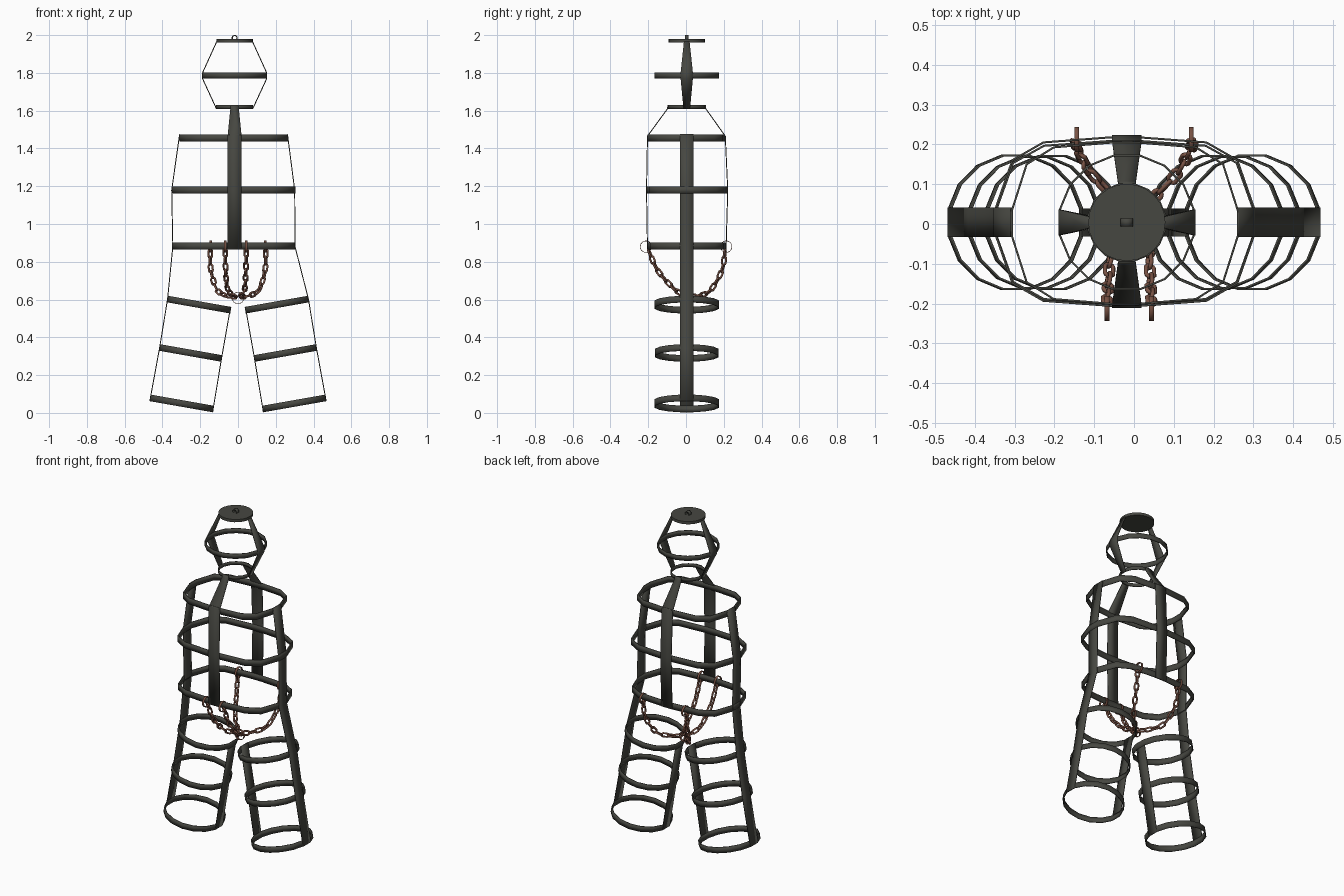
import bpy, bmesh, math
from mathutils import Vector, Matrix

if "Cube" in bpy.data.objects:
    bpy.data.objects.remove(bpy.data.objects["Cube"])


def material(name, rgb):
    m = bpy.data.materials.new(name)
    m.diffuse_color = (*rgb, 1)
    m.use_nodes = True
    m.node_tree.nodes["Principled BSDF"].inputs["Base Color"].default_value = m.diffuse_color
    return m


IRON = material("dark iron", (0.062, 0.063, 0.053))
RUST = material("rusty brown", (0.19, 0.085, 0.058))
CX, CY = -0.018, 0.004          # centre line of head and torso


def finish(name, bm, mat, thick=0.0, angle=30):
    bmesh.ops.recalc_face_normals(bm, faces=bm.faces)
    me = bpy.data.meshes.new(name)
    bm.to_mesh(me)
    bm.free()
    ob = bpy.data.objects.new(name, me)
    bpy.context.collection.objects.link(ob)
    me.materials.append(mat)
    if thick:
        s = ob.modifiers.new("thickness", 'SOLIDIFY')
        s.thickness, s.offset, s.use_even_offset = thick, 0, True
    bpy.ops.object.select_all(action='DESELECT')
    ob.select_set(True)
    bpy.context.view_layer.objects.active = ob
    bpy.ops.object.shade_smooth_by_angle(angle=math.radians(angle))
    return ob


def band(name, outline, height, matrix, mat=IRON, thick=0.005):
    """Thin closed hoop following an xy outline."""
    bm = bmesh.new()
    rows = [[bm.verts.new(matrix @ Vector((x, y, z))) for x, y in outline]
            for z in (-height / 2, height / 2)]
    n = len(outline)
    for i in range(n):
        j = (i + 1) % n
        bm.faces.new((rows[0][i], rows[0][j], rows[1][j], rows[1][i]))
    return finish(name, bm, mat, thick)


def strap(name, points, widths, side):
    """Flat strip through points, widened along the side vector."""
    bm = bmesh.new()
    rows = [(bm.verts.new(Vector(p) - Vector(side) * w / 2),
             bm.verts.new(Vector(p) + Vector(side) * w / 2)) for p, w in zip(points, widths)]
    for a, b in zip(rows, rows[1:]):
        bm.faces.new((a[0], a[1], b[1], b[0]))
    return finish(name, bm, IRON, 0.005)


def round_outline(r, n=16):
    """Polygon with flat sides facing the axes, flats at distance r."""
    k = r / math.cos(math.pi / n)
    return [(k * math.cos((i + .5) * 2 * math.pi / n),
             k * math.sin((i + .5) * 2 * math.pi / n)) for i in range(n)]


def torso_outline(rx, ry):
    """Wide rounded outline, four corners per quadrant."""
    q = [(1, .16), (.87, .73), (.63, .94), (.11, 1)]
    q = [(x * rx, y * ry) for x, y in q]
    half = q + [(-x, y) for x, y in reversed(q)]
    return half + [(-x, -y) for x, y in half]


T = Matrix.Translation

# Head: cap, hanging eye, two bands and side straps
bm = bmesh.new()
bmesh.ops.create_cone(bm, cap_ends=True, segments=24, radius1=0.097, radius2=0.097,
                      depth=0.017, matrix=T((CX, CY, 1.97)))
finish("head_cap", bm, IRON)
band("hanging_eye", round_outline(0.0125, 12), 0.02,
     T((CX, CY, 1.985)) @ Matrix.Rotation(math.pi / 2, 4, 'X'), thick=0.006)
band("head_band", round_outline(0.168), 0.03, T((CX, CY, 1.786)))
band("neck_band", round_outline(0.096), 0.02, T((CX, CY, 1.62)))
for s, side in ((-1, "left"), (1, "right")):
    strap("head_strap_" + side,
          [(CX + s * r, CY, z) for r, z in ((.095, 1.965), (.17, 1.80), (.17, 1.77), (.097, 1.612))],
          (.03, .065, .065, .035), (0, 1, 0))

# Torso bands and front and back straps
for name, rx, ry, cy, z in (("chest_band", .284, .203, .002, 1.456),
                            ("waist_band", .325, .212, .006, 1.18),
                            ("hip_band", .323, .205, .004, .884)):
    band(name, torso_outline(rx, ry), 0.038, T((-0.023, cy, z)))
strap("front_strap", [(CX, y, z) for y, z in
                      ((-.095, 1.63), (-.098, 1.61), (-.204, 1.465), (-.209, 1.18), (-.204, .866))],
      (.042, .045, .074, .074, .074), (1, 0, 0))
strap("back_strap", [(CX, y, z) for y, z in
                     ((.102, 1.63), (.105, 1.61), (.208, 1.465), (.221, 1.18), (.212, .866))],
      (.042, .045, .074, .074, .074), (1, 0, 0))

# Legs: tilted bands, long outer straps, inner straps
tilt = math.radians(10)
for s, side in ((-1, "left"), (1, "right")):
    for part, x, z, r in (("thigh", .205, .573, .167), ("knee", .25, .317, .165),
                          ("ankle", .298, .05, .168)):
        band(f"{part}_band_{side}", round_outline(r), 0.035,
             T((s * x, CY, z)) @ Matrix.Rotation(-s * tilt, 4, 'Y'))
    upper = ((.262, 1.475), (.300, 1.18), (.302, .88)) if s > 0 else \
            ((.309, 1.475), (.351, 1.18), (.345, .88))
    outer = upper + ((.373, .602), (.415, .345), (.467, .062))
    inner = ((.039, .562), (.087, .29), (.134, .006))
    strap("outer_strap_" + side, [(s * x, CY, z) for x, z in outer], [.074] * 6, (0, 1, 0))
    strap("inner_leg_strap_" + side, [(s * x, CY, z) for x, z in inner], [.07] * 3, (0, 1, 0))


# Chains: elongated links along a smooth path
def add_link(bm, matrix, length=.054, width=.034, wire=.0058):
    r = width / 2 - wire
    h = length / 2 - wire - r
    rings = []
    for i in range(12):
        a = (i + .5) * math.pi / 6
        d = Vector((math.cos(a), 0, math.sin(a)))
        c = d * r + Vector((0, 0, math.copysign(h, d.z)))
        rings.append([bm.verts.new(matrix @ (c + wire * (d * math.cos(b) + Vector((0, math.sin(b), 0)))))
                      for b in (k * math.pi / 3 for k in range(6))])
    for i in range(12):
        p, q = rings[i], rings[(i + 1) % 12]
        for k in range(6):
            m = (k + 1) % 6
            bm.faces.new((p[k], q[k], q[m], p[m]))


def smooth_path(pts, steps=30):
    p = [Vector(v) for v in pts]
    p = [2 * p[0] - p[1]] + p + [2 * p[-1] - p[-2]]
    out = []
    for i in range(1, len(p) - 2):
        a, b, c, d = p[i - 1:i + 3]
        for k in range(steps):
            t = k / steps
            out.append(.5 * (2 * b + (c - a) * t + (2 * a - 5 * b + 4 * c - d) * t * t
                             + (3 * b - a - 3 * c + d) * t ** 3))
    return out + [p[-2]]


def chain(name, pts):
    path = smooth_path(pts)
    total = sum((b - a).length for a, b in zip(path, path[1:]))
    n = round(total / .039)
    step, run, i = total / n, 0, 0
    bm = bmesh.new()
    for a, b in zip(path, path[1:]):
        run += (b - a).length
        if i < n and run >= (i + .5) * step:
            z = (b - a).normalized()
            x = Vector((1, 0, 0)) - z * z.x
            x.normalize()
            m = Matrix((x, z.cross(x), z)).transposed().to_4x4()
            roll = Matrix.Rotation(math.radians(20 + 90 * (i % 2)), 4, 'Z')
            add_link(bm, T(b) @ m @ roll)
            i += 1
    finish(name, bm, RUST, angle=70)


hoop = round_outline(0.03, 20)
for s, side in ((-1, "left"), (1, "right")):
    xf = -.068 if s < 0 else .044
    chain("front_chain_" + side, [(xf, -.2, .865), (xf * .95, -.15, .755),
                                  (xf * .8, -.06, .655), (s * .012, .01, .615)])
    chain("back_chain_" + side, [(s * .147, .208, .865), (s * .143, .19, .755),
                                 (s * .11, .13, .65), (s * .055, .07, .62), (s * .012, .025, .615)])
    for part, x, y in (("front", xf, -.212), ("back", s * .144, .213)):
        band(f"{part}_chain_hoop_{side}", hoop, .0125,
             T((x, y, .88)) @ Matrix.Rotation(math.pi / 2, 4, 'Y'), RUST, .003)
band("centre_hoop", hoop, .0125, T((0, .017, .608)) @ Matrix.Rotation(math.pi / 2, 4, 'X'), RUST, .003)
